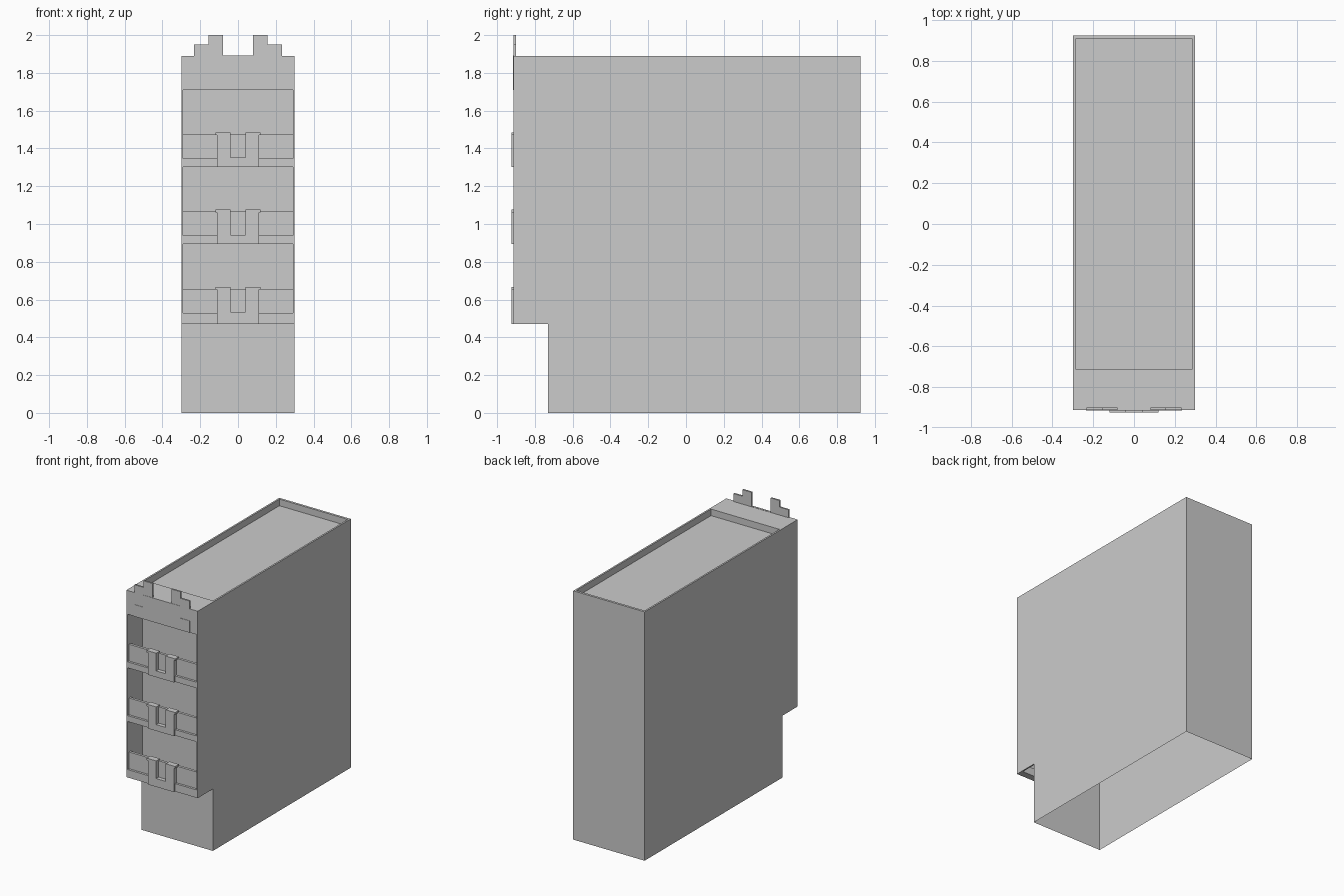
import bpy, bmesh

if "Cube" in bpy.data.objects:
    bpy.data.objects.remove(bpy.data.objects["Cube"])


def make(name, verts, faces):
    me = bpy.data.meshes.new(name)
    me.from_pydata(verts, [], faces)
    bm = bmesh.new()
    bm.from_mesh(me)
    bmesh.ops.recalc_face_normals(bm, faces=bm.faces)
    bm.to_mesh(me)
    bm.free()
    ob = bpy.data.objects.new(name, me)
    bpy.context.collection.objects.link(ob)
    return ob


def prism(name, pts, y0, y1):
    """Extrude an x-z outline from y0 to y1."""
    n = len(pts)
    verts = [(x, y, z) for y in (y0, y1) for x, z in pts]
    faces = [tuple(range(n)), tuple(range(2 * n - 1, n - 1, -1))]
    faces += [(i, (i + 1) % n, n + (i + 1) % n, n + i) for i in range(n)]
    return make(name, verts, faces)


def box(name, x0, x1, y0, y1, z0, z1):
    return prism(name, [(x0, z0), (x1, z0), (x1, z1), (x0, z1)], y0, y1)


def mirrored(half):
    return half + [(-x, z) for x, z in reversed(half)]


W, FRONT, WALL, BACK, TOP = 0.30, -0.912, -0.73, 0.925, 1.89

# Main shell: open underneath, sunken roof behind a thin parapet
rings = [(W, WALL, BACK, 0), (W, WALL, BACK, TOP),
         (0.287, -0.71, 0.907, TOP), (0.287, -0.71, 0.907, 1.84)]
verts = [p for w, a, b, z in rings
         for p in ((-w, a, z), (w, a, z), (w, b, z), (-w, b, z))]
faces = [(r * 4 + i, r * 4 + (i + 1) % 4, r * 4 + 4 + (i + 1) % 4, r * 4 + 4 + i)
         for r in range(3) for i in range(4)] + [(12, 13, 14, 15)]
make("building_shell", verts, faces)

# Overhanging upper front: head block and thin side walls
box("head_block", -W, W, FRONT, WALL, 1.71, TOP)
for side, s in (("left", -1), ("right", 1)):
    box(side + "_balcony_wall", min(s * 0.29, s * W), max(s * 0.29, s * W),
        FRONT, WALL, 0.47, 1.71)

# Stepped gable panel and the two stepped crests above it
prism("gable_panel", mirrored([(-0.235, 1.71), (-0.235, 1.80), (-0.157, 1.80),
                               (-0.157, 1.892)]), FRONT - 0.003, -0.90)
for side, s in (("left", -1), ("right", 1)):
    prism(side + "_crest", [(s * x, z) for x, z in
          [(0.08, TOP), (0.232, TOP), (0.232, 1.95), (0.157, 1.95),
           (0.157, 2.0), (0.08, 2.0)]], FRONT - 0.001, -0.90)

# Three balcony fronts: beam, set-back panel and raised U-shaped ornament
for i, z in enumerate((0.47, 0.895, 1.303)):
    h = 0.06 if i == 0 else 0.045
    top = z + h + 0.127
    box(f"balcony_beam_{i}", -0.29, 0.29, FRONT, -0.86, z, z + h)
    box(f"balcony_panel_{i}", -0.29, 0.29, -0.895, -0.875, z + h, top)
    prism(f"balcony_ornament_{i}", mirrored(
        [(-0.11, z), (-0.11, top - 0.005), (-0.12, top - 0.005), (-0.12, top + 0.01),
         (-0.04, top + 0.01), (-0.04, z + h + 0.003)]), -0.925, -0.88)
